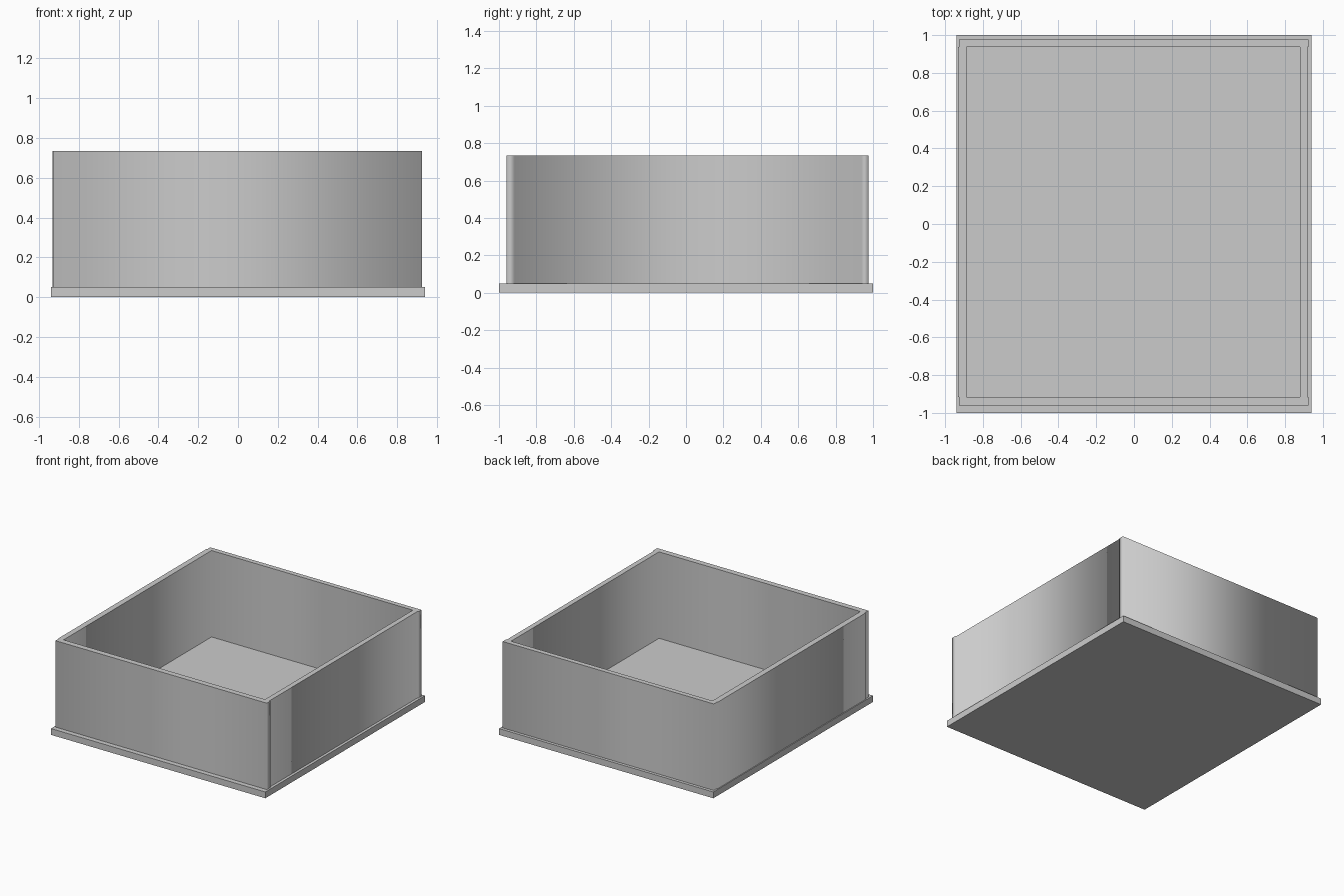
import bpy

if "Cube" in bpy.data.objects:
    bpy.data.objects.remove(bpy.data.objects["Cube"])

BASE_TOP, WALL_TOP = 0.05, 0.735


def slab(name, x0, x1, y0, y1, z0, z1):
    bpy.ops.mesh.primitive_cube_add(size=1, location=((x0 + x1) / 2, (y0 + y1) / 2, (z0 + z1) / 2))
    ob = bpy.context.object
    ob.name = name
    ob.scale = (x1 - x0, y1 - y0, z1 - z0)
    bpy.ops.object.transform_apply(location=False, rotation=False, scale=True)
    return ob


def extruded_outline(name, loops, z0, z1):
    """Extrude closed 2D loops (outer loop plus holes) from z0 to z1."""
    cu = bpy.data.curves.new(name, 'CURVE')
    cu.dimensions = '2D'
    cu.fill_mode = 'BOTH'
    cu.extrude = (z1 - z0) / 2
    for pts in loops:
        sp = cu.splines.new('POLY')
        sp.points.add(len(pts) - 1)
        for p, (x, y) in zip(sp.points, pts):
            p.co = (x, y, 0, 1)
        sp.use_cyclic_u = True
    ob = bpy.data.objects.new(name, cu)
    ob.location.z = (z0 + z1) / 2
    bpy.context.collection.objects.link(ob)
    bpy.ops.object.select_all(action='DESELECT')
    ob.select_set(True)
    bpy.context.view_layer.objects.active = ob
    bpy.ops.object.convert(target='MESH')
    return bpy.context.object


# base plate
slab("base_plate", -0.94, 0.94, -1, 1, 0, BASE_TOP)

# wall ring: side walls sit slightly offset in x between the front and back walls
fx0, fx1 = -0.927, 0.925      # front and back wall ends
sx0, sx1 = -0.933, 0.918      # outer faces of the side walls
ix0, ix1 = -0.888, 0.878      # inner faces of the side walls
y0, y1 = -0.961, 0.976        # outer faces, front and back
iy0, iy1 = -0.916, 0.937      # inner faces, front and back
outer = [(fx0, y0), (fx1, y0), (fx1, iy0), (sx1, iy0), (sx1, iy1), (fx1, iy1),
         (fx1, y1), (fx0, y1), (fx0, iy1), (sx0, iy1), (sx0, iy0), (fx0, iy0)]
inner = [(ix0, iy0), (ix1, iy0), (ix1, iy1), (ix0, iy1)]
extruded_outline("walls", [outer, inner], BASE_TOP, WALL_TOP)
